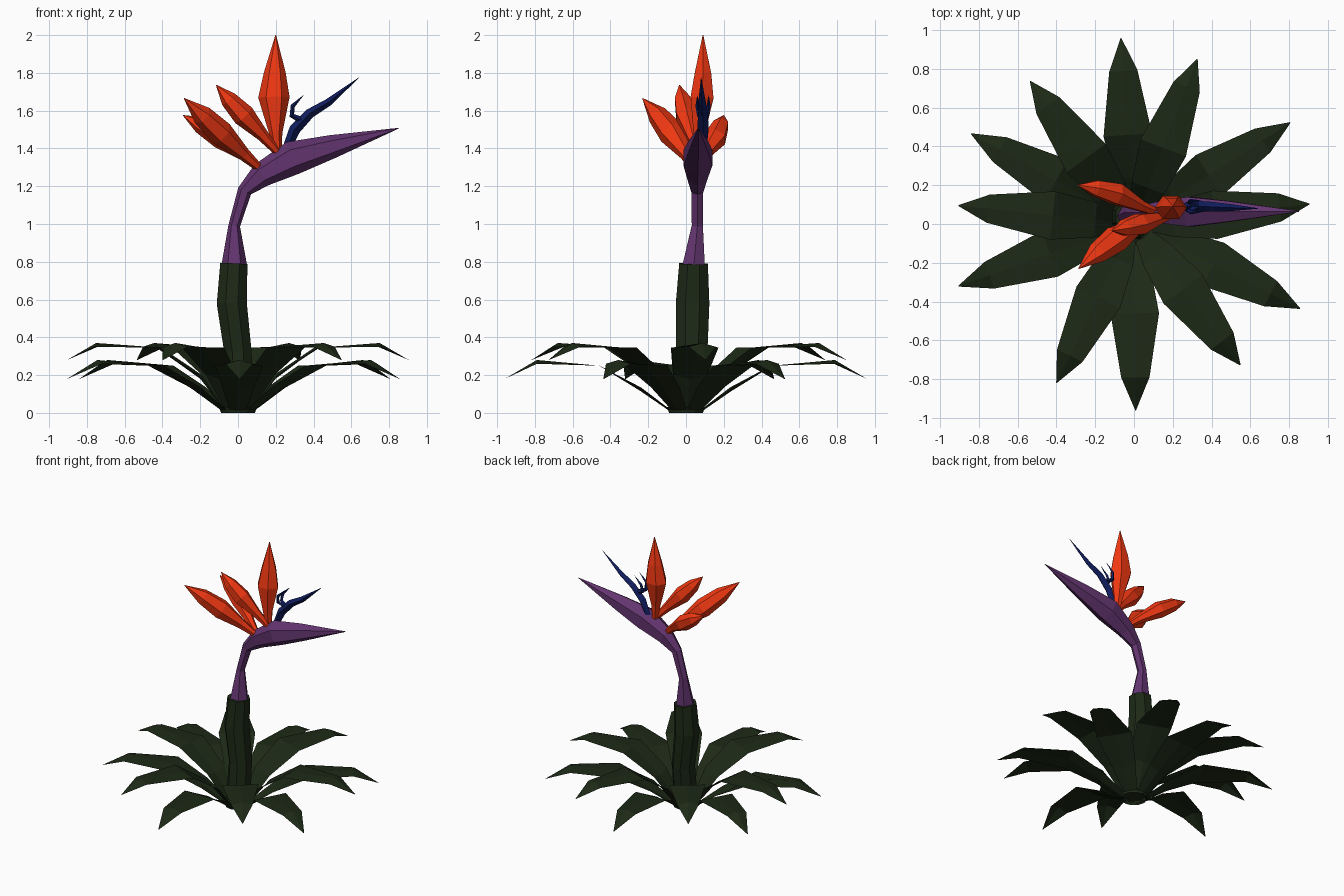
import bpy
from math import radians, cos, sin, pi
from mathutils import Vector


def material(name, rgb):
    m = bpy.data.materials.new(name)
    m.diffuse_color = (*rgb, 1)
    return m


GREEN = material("dark_green", (0.012, 0.022, 0.008))
PURPLE = material("purple", (0.125, 0.035, 0.16))
ORANGE = material("orange", (0.88, 0.04, 0.006))
BLUE = material("blue", (0.005, 0.012, 0.11))


def mesh_object(name, verts, faces, mat):
    me = bpy.data.meshes.new(name)
    me.from_pydata(verts, [], faces)
    me.materials.append(mat)
    ob = bpy.data.objects.new(name, me)
    bpy.context.collection.objects.link(ob)
    return ob


def loft(name, rings, mat, sides=6, phase=0.0, cap_start=True):
    """Faceted tube through rings of (x, y, z, height radius, side radius)."""
    pts = [Vector(r[:3]) for r in rings]
    verts, faces = [], []
    for i, r in enumerate(rings):
        t = (pts[min(i + 1, len(pts) - 1)] - pts[max(i - 1, 0)]).normalized()
        s = Vector((0, 1, 0))
        s = (s - t * t.dot(s)).normalized()
        n = t.cross(s)
        for k in range(sides):
            a = 2 * pi * k / sides + phase
            verts.append(pts[i] + n * cos(a) * r[3] + s * sin(a) * r[4])
    for i in range(len(rings) - 1):
        for k in range(sides):
            a, b = i * sides + k, i * sides + (k + 1) % sides
            faces.append((a, b, b + sides, a + sides))
    if cap_start:
        faces.append(tuple(reversed(range(sides))))
    faces.append(tuple(range(len(verts) - sides, len(verts))))
    return mesh_object(name, verts, faces, mat)


def leaf(name, angle, stations):
    """Arched leaf from stations of (radius, z at midrib, half width, edge lift)."""
    c, s = cos(radians(angle)), sin(radians(angle))
    verts, faces = [], []
    for r, z, w, lift in stations:
        for side, h in ((-w, z + lift), (0, z), (w, z + lift)):
            verts.append((r * c - side * s, r * s + side * c, h))
    for i in range(len(stations) - 1):
        for k in range(2):
            a = i * 3 + k
            faces.append((a, a + 1, a + 4, a + 3))
    return mesh_object(name, verts, faces, GREEN)


# Two alternating tiers of leaves
low = [(0.08, 0.005, 0.045, 0.01), (0.24, 0.115, 0.085, 0.02), (0.46, 0.25, 0.125, 0.0),
       (0.79, 0.28, 0.073, -0.02), (0.96, 0.18, 0.002, 0)]
high = [(0.07, 0.01, 0.045, 0.01), (0.20, 0.18, 0.09, 0.02), (0.42, 0.345, 0.125, 0.0),
        (0.755, 0.37, 0.073, -0.02), (0.91, 0.28, 0.002, 0)]
for i, a in enumerate((94, 33, -27, -89.5, 199.5, 151)):
    leaf(f"low_leaf_{i + 1}", a, low)
for i, a in enumerate((69, 6.5, -53, 244, 174, 126)):
    leaf(f"high_leaf_{i + 1}", a, high)

# Hollow base ring and stem sheath
loft("base_ring", [(0, 0, 0, 0.09, 0.09), (0, 0, 0.03, 0.1, 0.1)], GREEN, 12, 0, False)
loft("stem_sheath", [(0, 0, 0.01, 0.085, 0.085), (0.0, 0.03, 0.32, 0.078, 0.09),
                     (-0.033, 0.035, 0.58, 0.086, 0.096),
                     (-0.022, 0.04, 0.79, 0.078, 0.082)], GREEN, 8, pi / 8, False)

# Purple stem bending into the beak
loft("flower_beak", [(-0.02, 0.04, 0.77, 0.07, 0.07), (-0.02, 0.06, 0.99, 0.031, 0.034),
                     (0.035, 0.06, 1.175, 0.038, 0.036), (0.125, 0.06, 1.26, 0.066, 0.06),
                     (0.29, 0.063, 1.35, 0.09, 0.088), (0.50, 0.065, 1.41, 0.062, 0.06),
                     (0.85, 0.065, 1.507, 0.002, 0.002)], PURPLE)

# Orange petals: base, neck, widest ring, shoulder and tip
petals = {
    "upright_petal": [(0.21, 0.07, 1.37, 0.02, 0.02), (0.20, 0.07, 1.48, 0.035, 0.035),
                      (0.19, 0.085, 1.67, 0.083, 0.07), (0.195, 0.09, 1.80, 0.058, 0.05),
                      (0.2, 0.09, 2.0, 0.002, 0.002)],
    "middle_petal": [(0.21, 0.06, 1.38, 0.02, 0.02), (0.13, 0.03, 1.47, 0.033, 0.033),
                     (0.03, 0.0, 1.575, 0.06, 0.06), (-0.05, -0.02, 1.66, 0.045, 0.045),
                     (-0.115, -0.035, 1.735, 0.002, 0.002)],
    "front_petal": [(0.12, 0.05, 1.29, 0.02, 0.02), (0.03, 0.0, 1.37, 0.035, 0.035),
                    (-0.09, -0.075, 1.48, 0.067, 0.072), (-0.19, -0.15, 1.575, 0.055, 0.055),
                    (-0.285, -0.23, 1.665, 0.002, 0.002)],
    "back_petal": [(0.12, 0.06, 1.29, 0.02, 0.02), (0.04, 0.09, 1.36, 0.03, 0.03),
                   (-0.09, 0.155, 1.455, 0.058, 0.062), (-0.20, 0.185, 1.525, 0.045, 0.045),
                   (-0.29, 0.2, 1.575, 0.002, 0.002)],
}
for name, rings in petals.items():
    loft(name, rings, ORANGE)

# Blue arrow petal with two small curls
loft("blue_arrow", [(0.25, 0.085, 1.38, 0.022, 0.022), (0.30, 0.09, 1.50, 0.03, 0.03),
                    (0.38, 0.09, 1.585, 0.026, 0.026), (0.48, 0.085, 1.645, 0.02, 0.02),
                    (0.64, 0.08, 1.775, 0.001, 0.001)], BLUE, 4)
for side, name in ((-1, "front"), (1, "back")):
    y = 0.09
    loft(f"{name}_blue_curl", [(0.335, y, 1.55, 0.018, 0.015),
                               (0.285, y + side * 0.02, 1.575, 0.014, 0.012),
                               (0.29, y + side * 0.03, 1.625, 0.012, 0.01),
                               (0.345, y + side * 0.03, 1.68, 0.001, 0.001)], BLUE, 4)
